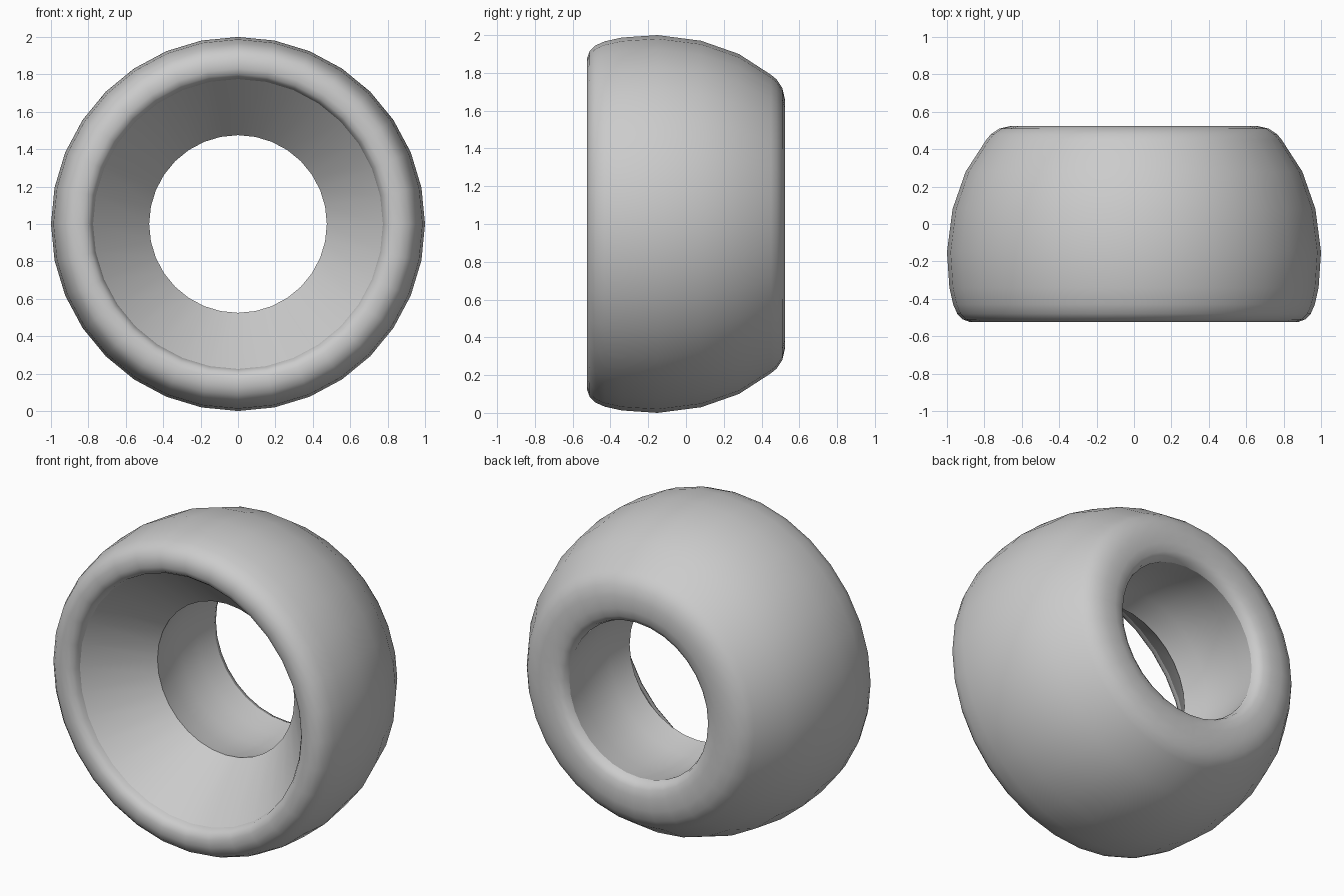
import bpy, bmesh, math

if "Cube" in bpy.data.objects:
    bpy.data.objects.remove(bpy.data.objects["Cube"])

SEG = 32


def revolve(name, rings, sharp=(), closed=False):
    """Spin (radius, y) points around the axle line at z = 1."""
    bm = bmesh.new()
    loops = []
    for r, y in rings:
        loops.append([bm.verts.new((r * math.sin(2 * math.pi * i / SEG), y,
                                    1 + r * math.cos(2 * math.pi * i / SEG)))
                      for i in range(SEG)])
    count = len(rings) if closed else len(rings) - 1
    for k in range(count):
        a, b = loops[k], loops[(k + 1) % len(rings)]
        for i in range(SEG):
            j = (i + 1) % SEG
            bm.faces.new((a[i], a[j], b[j], b[i])).smooth = True
    for k in sharp:
        for i in range(SEG):
            bm.edges.get((loops[k][i], loops[k][(i + 1) % SEG])).smooth = False
    bmesh.ops.recalc_face_normals(bm, faces=bm.faces)
    me = bpy.data.meshes.new(name)
    bm.to_mesh(me)
    bm.free()
    ob = bpy.data.objects.new(name, me)
    bpy.context.collection.objects.link(ob)
    return ob


# Rounded tread, front and back lips, conical front recess and hollowed bore
profile = [
    (0.775, -0.46),                                    # recess rim (sharp)
    (0.782, -0.49), (0.80, -0.513), (0.83, -0.525), (0.875, -0.525),  # front lip
    (0.915, -0.51), (0.945, -0.48), (0.967, -0.43), (0.987, -0.34),
    (1.0, -0.15), (0.97, 0.08), (0.90, 0.28),          # tread
    (0.79, 0.45), (0.765, 0.48), (0.72, 0.51), (0.655, 0.525),  # back shoulder
    (0.58, 0.525), (0.53, 0.515), (0.50, 0.495), (0.487, 0.46),  # back lip
    (0.51, 0.32), (0.52, 0.17), (0.51, 0.03),          # hollowed bore
    (0.475, -0.12),                                    # bore meets cone (sharp)
]
revolve("wheel", profile, sharp=(0, 19, 23), closed=True)
